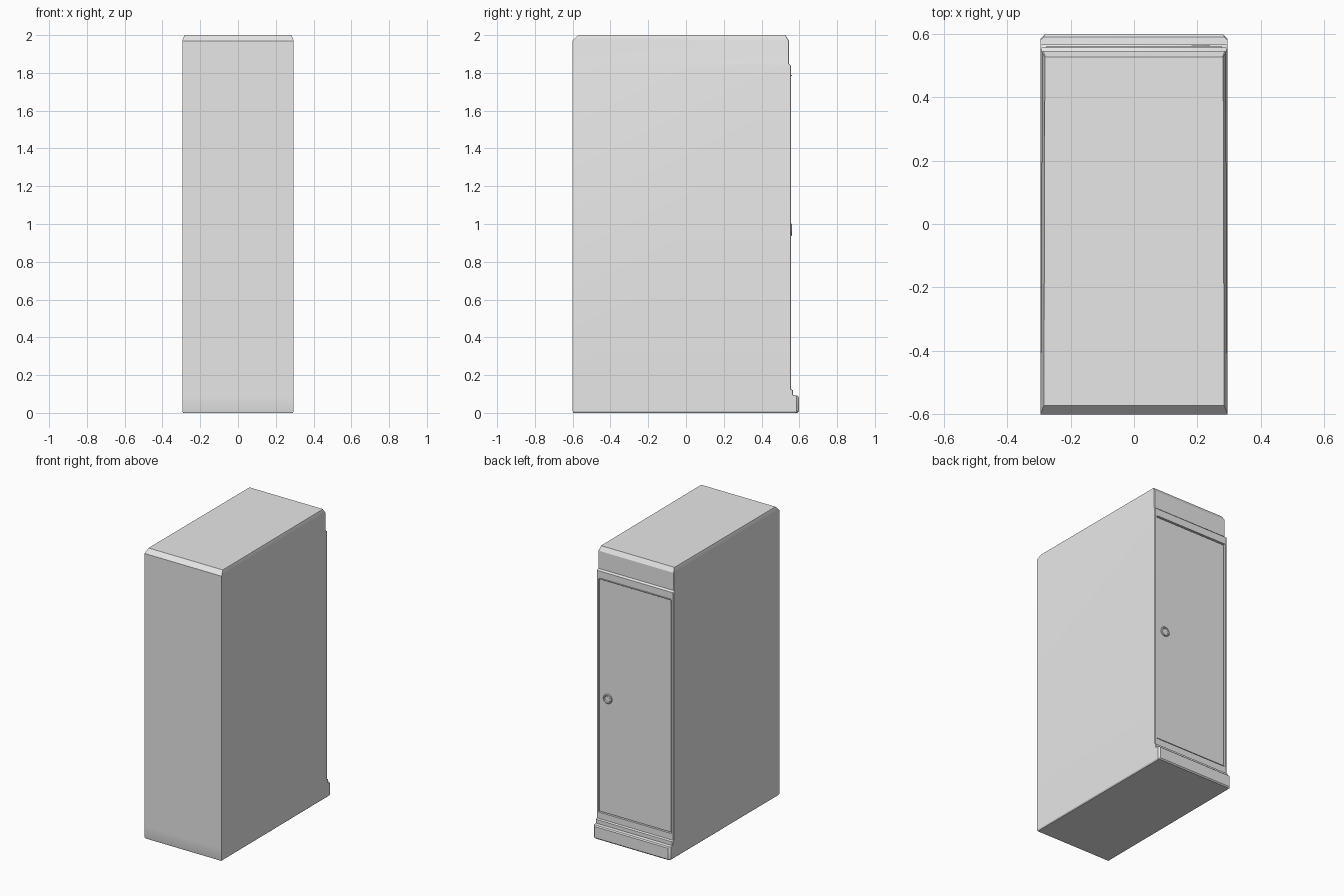
import bpy, bmesh, math
from mathutils import Matrix

cube = bpy.data.objects.get("Cube")
if cube:
    bpy.data.objects.remove(cube, do_unlink=True)

# Single painted grey finish
grey = bpy.data.materials.new("painted_grey")
grey.use_nodes = True
color = (0.8, 0.8, 0.8, 1)
grey.diffuse_color = color
grey.node_tree.nodes["Principled BSDF"].inputs["Base Color"].default_value = color


def finish(bm, name, angle=30):
    bmesh.ops.recalc_face_normals(bm, faces=bm.faces[:])
    mesh = bpy.data.meshes.new(name)
    bm.to_mesh(mesh)
    bm.free()
    mesh.materials.append(grey)
    obj = bpy.data.objects.new(name, mesh)
    bpy.context.collection.objects.link(obj)
    bpy.ops.object.select_all(action='DESELECT')
    obj.select_set(True)
    bpy.context.view_layer.objects.active = obj
    bpy.ops.object.shade_smooth_by_angle(angle=math.radians(angle))
    return obj


# Cabinet body: stacked outlines (z, front half width, back half width, front y, back y, corner cut)
LEVELS = [
    (0.0, 0.290, 0.288, -0.597, 0.590, 0.010),
    (0.008, 0.295, 0.294, -0.6, 0.597, 0.012),
    (0.085, 0.295, 0.294, -0.6, 0.597, 0.012),
    (0.092, 0.295, 0.294, -0.6, 0.590, 0.010),
    (0.094, 0.295, 0.294, -0.6, 0.566, 0.003),
    (0.120, 0.295, 0.294, -0.6, 0.566, 0.003),
    (0.126, 0.295, 0.294, -0.6, 0.556, 0.003),
    (1.838, 0.295, 0.294, -0.6, 0.556, 0.003),
    (1.848, 0.295, 0.289, -0.6, 0.545, 0.003),
    (1.970, 0.295, 0.289, -0.6, 0.545, 0.003),
    (2.0, 0.284, 0.281, -0.572, 0.527, 0.002),
]
bm = bmesh.new()
rings = []
for z, wf, wb, yf, yb, c in LEVELS:
    outline = [(-wf, yf), (wf, yf), (wb, yb - c), (wb - c, yb), (c - wb, yb), (-wb, yb - c)]
    rings.append([bm.verts.new((x, y, z)) for x, y in outline])
door_face = None
for low, high in zip(rings, rings[1:]):
    for i in range(6):
        j = (i + 1) % 6
        face = bm.faces.new((low[i], low[j], high[j], high[i]))
        if i == 3 and high[i].co.z - low[i].co.z > 1:
            door_face = face
bm.faces.new(rings[0][::-1])
bm.faces.new(rings[-1])
bmesh.ops.recalc_face_normals(bm, faces=bm.faces[:])

# Door opening, groove and raised door panel, inset into the back
bmesh.ops.inset_region(bm, faces=[door_face], thickness=0.016)
for v in door_face.verts:
    v.co.z = 1.785 if v.co.z > 1 else 0.17
for gap, depth in ((0.001, -0.014), (0.007, 0), (0.001, 0.010)):
    bmesh.ops.inset_region(bm, faces=[door_face], thickness=gap, depth=depth)
finish(bm, "cabinet_body")

# Slim lip above the door
bm = bmesh.new()
bmesh.ops.create_cube(bm, size=1, matrix=Matrix.Translation((0, 0.557, 1.787))
                      @ Matrix.Diagonal((0.552, 0.008, 0.006, 1)))
finish(bm, "door_lip")

# Round door knob with a dished face, turned from a profile
bm = bmesh.new()
profile = [(0.0, 0.558), (0.020, 0.558), (0.024, 0.562), (0.029, 0.562), (0.033, 0.558), (0.033, 0.548)]
verts = [bm.verts.new((0.21 + r, y, 0.97)) for r, y in profile]
edges = [bm.edges.new(pair) for pair in zip(verts, verts[1:])]
bmesh.ops.spin(bm, geom=verts + edges, cent=(0.21, 0, 0.97), axis=(0, 1, 0),
               angle=math.tau, steps=24)
bmesh.ops.remove_doubles(bm, verts=bm.verts[:], dist=0.0001)
finish(bm, "door_knob")
